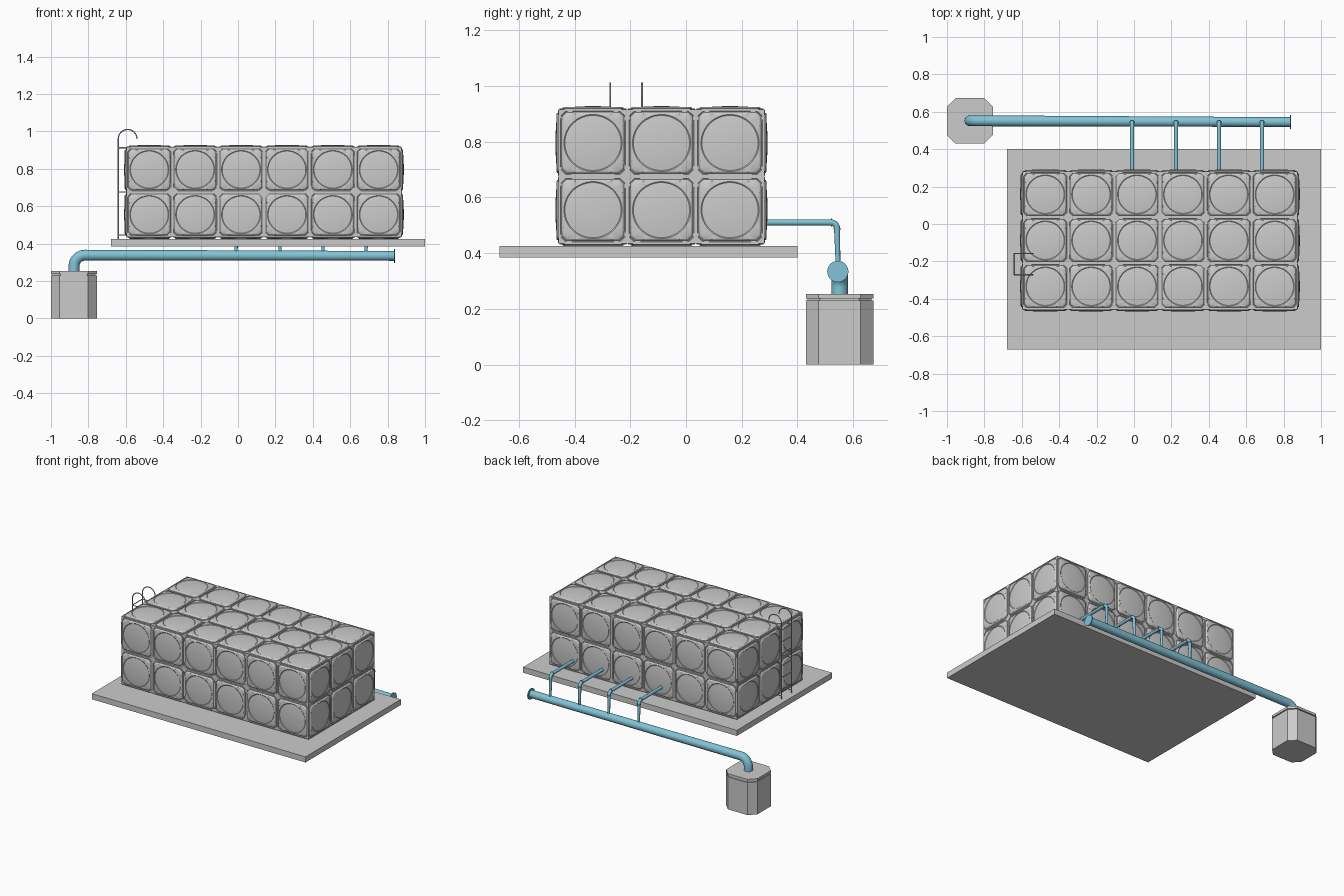
import bpy, bmesh, math
from mathutils import Vector

if "Cube" in bpy.data.objects:
    bpy.data.objects.remove(bpy.data.objects["Cube"])

blue = bpy.data.materials.new("pipe_blue")
blue.diffuse_color = (0.22, 0.55, 0.68, 1)
blue.use_nodes = True
blue.node_tree.nodes["Principled BSDF"].inputs["Base Color"].default_value = blue.diffuse_color


def finish(bm, name, mat=None, smooth=True):
    bmesh.ops.recalc_face_normals(bm, faces=bm.faces)
    me = bpy.data.meshes.new(name)
    bm.to_mesh(me)
    bm.free()
    ob = bpy.data.objects.new(name, me)
    bpy.context.collection.objects.link(ob)
    if mat:
        me.materials.append(mat)
    if smooth:
        bpy.ops.object.select_all(action='DESELECT')
        ob.select_set(True)
        bpy.context.view_layer.objects.active = ob
        bpy.ops.object.shade_smooth_by_angle(angle=math.radians(30))
    return ob


def box(name, lo, hi):
    bm = bmesh.new()
    bmesh.ops.create_cube(bm, size=1)
    for v in bm.verts:
        v.co = Vector([lo[i] + (v.co[i] + 0.5) * (hi[i] - lo[i]) for i in range(3)])
    return finish(bm, name, smooth=False)


def elbow(a, corner, b, r, n=8):
    """Points of a rounded right-angle bend around a corner."""
    a, c, b = Vector(a), Vector(corner), Vector(b)
    u, w = (a - c).normalized(), (b - c).normalized()
    o = c + (u + w) * r
    return [a] + [o - w * r * math.cos(t) - u * r * math.sin(t)
                  for t in (math.pi / 2 * i / n for i in range(n + 1))] + [b]


def tube(name, pts, radii, mat=None, sides=24):
    """Sweep a circle along a path that lies in one plane."""
    pts = [Vector(p) for p in pts]
    if not isinstance(radii, (list, tuple)):
        radii = [radii] * len(pts)
    d0 = (pts[1] - pts[0]).normalized()
    normal = d0.orthogonal().normalized()
    for p in pts[2:]:
        cr = d0.cross(p - pts[0])
        if cr.length > 1e-5:
            normal = cr.normalized()
            break
    bm = bmesh.new()
    rings = []
    for i, p in enumerate(pts):
        d = (pts[min(i + 1, len(pts) - 1)] - pts[max(i - 1, 0)]).normalized()
        e = normal.cross(d).normalized()
        rings.append([bm.verts.new(p + radii[i] * (normal * math.cos(t) + e * math.sin(t)))
                      for t in (2 * math.pi * k / sides for k in range(sides))])
    for r0, r1 in zip(rings, rings[1:]):
        for k in range(sides):
            j = (k + 1) % sides
            bm.faces.new((r0[k], r0[j], r1[j], r1[k]))
    bm.faces.new(rings[0])
    bm.faces.new(rings[-1])
    return finish(bm, name, mat)


def octagon(name, x0, x1, y0, y1, cut, z0, z1):
    prof = [(x0 + cut, y0), (x1 - cut, y0), (x1, y0 + cut), (x1, y1 - cut),
            (x1 - cut, y1), (x0 + cut, y1), (x0, y1 - cut), (x0, y0 + cut)]
    bm = bmesh.new()
    f = bm.faces.new([bm.verts.new((x, y, z0)) for x, y in prof])
    g = bmesh.ops.extrude_face_region(bm, geom=[f])
    for v in g["geom"]:
        if isinstance(v, bmesh.types.BMVert):
            v.co.z = z1
    return finish(bm, name, smooth=False)


# Concrete slab and tank core
box("base_slab", (-0.68, -0.67, 0.385), (1.0, 0.40, 0.425))
LO, HI = Vector((-0.597, -0.457, 0.434)), Vector((0.875, 0.281, 0.916))
COUNT = (6, 3, 2)
box("tank_core", LO, HI)

# Pressed panels: loft from rounded-square rim to round dome
# (fraction of half size, height, squareness)
RINGS = [(0.975, -0.002, 1), (0.975, 0.003, 1), (0.945, 0.003, 1), (0.935, 0.0005, 1),
         (0.915, 0.0005, 1), (0.885, 0.006, 1), (0.86, 0.008, 1),
         (0.85, 0.0085, 0), (0.82, 0.006, 0), (0.65, 0.0085, 0), (0.4, 0.0105, 0), (0.18, 0.0115, 0)]
SEG = 40


def ring_point(k, s, square):
    t = 2 * math.pi * (k + 0.5) / SEG
    c, d = math.cos(t), math.sin(t)
    if square:
        q = (abs(c) ** 14 + abs(d) ** 14) ** (1 / 14)
        c, d = c / q, d / q
    return c * s, d * s


bm = bmesh.new()
for axis in range(3):
    a, b = (axis + 1) % 3, (axis + 2) % 3
    da, db = (HI[a] - LO[a]) / COUNT[a], (HI[b] - LO[b]) / COUNT[b]
    for side in (-1, 1):
        for i in range(COUNT[a]):
            for j in range(COUNT[b]):
                rows = []
                for s, h, sq in RINGS:
                    row = []
                    for k in range(SEG):
                        u, w = ring_point(k, s, sq)
                        p = Vector((0, 0, 0))
                        p[a] = LO[a] + da * (i + 0.5 + u / 2)
                        p[b] = LO[b] + db * (j + 0.5 + w / 2)
                        p[axis] = (HI if side > 0 else LO)[axis] + side * h
                        row.append(bm.verts.new(p))
                    rows.append(row)
                for r0, r1 in zip(rows, rows[1:]):
                    for k in range(SEG):
                        m = (k + 1) % SEG
                        bm.faces.new((r0[k], r0[m], r1[m], r1[k]))
                bm.faces.new(rows[-1])
                bm.faces.new(rows[0][::-1])
finish(bm, "tank_panels")

# Octagonal drain pit with lid
octagon("drain_pit", -1.0, -0.755, 0.43, 0.673, 0.046, 0, 0.23)
octagon("drain_pit_neck", -0.993, -0.762, 0.437, 0.666, 0.044, 0.23, 0.237)
octagon("drain_pit_lid", -1.0, -0.755, 0.43, 0.673, 0.046, 0.237, 0.254)

# Main drain pipe, tapering slightly, with end flange
path = elbow((-0.877, 0.552, 0.25), (-0.877, 0.552, 0.338), (0.836, 0.545, 0.334), 0.06, 12)
tube("main_pipe", path, [0.029] * (len(path) - 1) + [0.026], blue, 32)
tube("main_pipe_flange", [(0.833, 0.545, 0.334), (0.84, 0.545, 0.334)], 0.038, blue, 32)

# Outlet branches
for n, x in enumerate((-0.01, 0.225, 0.455, 0.685)):
    path = elbow((x, 0.27, 0.51), (x, 0.542, 0.51), (x, 0.546, 0.345), 0.022)
    tube(f"branch_pipe_{n}", path, [0.011] * (len(path) - 1) + [0.008], blue, 20)
    tube(f"branch_collar_side_{n}", [(x, 0.52, 0.51), (x, 0.524, 0.51)], 0.0145, blue, 20)
    tube(f"branch_collar_drop_{n}", [(x, 0.543, 0.484), (x, 0.543, 0.488)], 0.0145, blue, 20)

# Ladder: hooped rails, standoffs and rungs
RAILS = (-0.272, -0.158)
for n, y in enumerate(RAILS):
    path = [(-0.64, y, 0.425), (-0.64, y, 0.70)]
    path += [(-0.59 - 0.05 * math.cos(t), y, 0.96 + 0.05 * math.sin(t))
             for t in (math.pi * i / 16 for i in range(17))]
    tube(f"ladder_rail_{n}", path, 0.0035, None, 10)
    for m, z in enumerate((0.445, 0.675, 0.912)):
        tube(f"ladder_standoff_{n}_{m}", [(-0.64, y, z), (-0.59, y, z)], 0.003, None, 8)
for n in range(6):
    z = 0.49 + n * 0.0845
    tube(f"ladder_rung_{n}", [(-0.64, RAILS[0], z), (-0.64, RAILS[1], z)], 0.003, None, 8)
